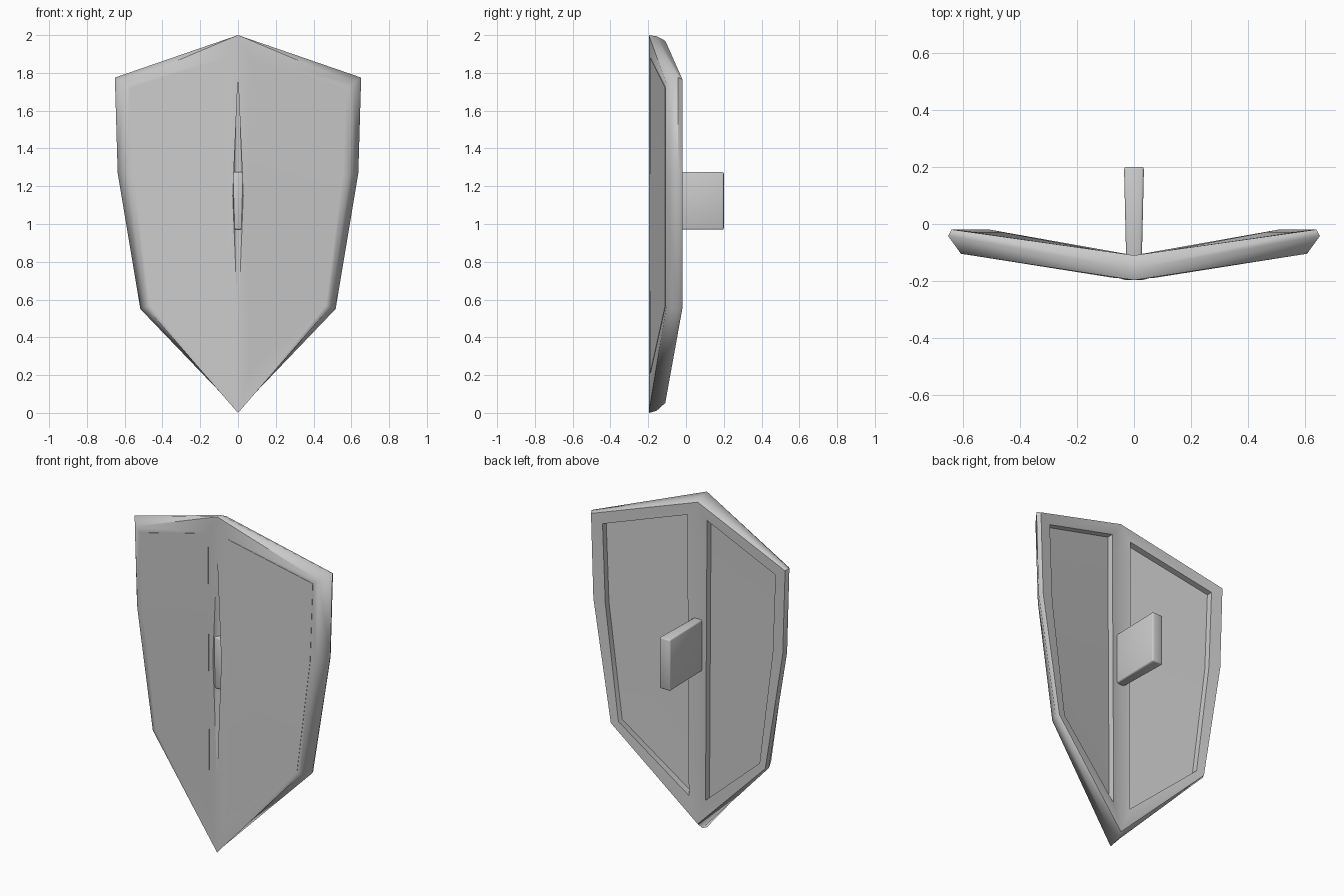
import bpy, bmesh, math

if "Cube" in bpy.data.objects:
    bpy.data.objects.remove(bpy.data.objects["Cube"])


def finish(name, bm, angle, mirror=True):
    bmesh.ops.recalc_face_normals(bm, faces=bm.faces)
    # drop hidden faces lying on the mirror plane
    hidden = [f for f in bm.faces if all(abs(v.co.x) < 1e-4 for v in f.verts)]
    bmesh.ops.delete(bm, geom=hidden, context='FACES')
    me = bpy.data.meshes.new(name)
    bm.to_mesh(me)
    bm.free()
    ob = bpy.data.objects.new(name, me)
    bpy.context.collection.objects.link(ob)
    if mirror:
        ob.modifiers.new("mirror", 'MIRROR').use_clip = True
    bpy.ops.object.select_all(action='DESELECT')
    ob.select_set(True)
    bpy.context.view_layer.objects.active = ob
    bpy.ops.object.shade_smooth_by_angle(angle=math.radians(angle))
    return ob


# Half outline: (outer x, outer z, front y, inner x, inner z, inner front y)
top = (0, 2.0, -.197, .065, 1.88, -.188)
side = [(.652, 1.775, -.10, .57, 1.72, -.108),
        (.637, 1.27, -.10, .552, 1.25, -.108),
        (.517, .55, -.10, .465, .57, -.108)]
bottom = (0, 0.0, -.197, .055, .21, -.188)

# Rim profiles: (blend outer to inner, depth behind the front)
side_prof = [(1, 0), (.55, 0), (0, .058), (.15, .082), (1, .08)]
tip_prof = [(1, 0), (0, 0), (.05, .04), (.25, .085), (1, .083)]


def section(p, prof, on_centre=False):
    ox, oz, oy, ix, iz, iy = p
    pts = []
    for k, (t, d) in enumerate(prof):
        x = 0 if on_centre and 0 < k < 4 else ox + (ix - ox) * t
        pts.append((x, oy + (iy - oy) * t + d, oz + (iz - oz) * t))
    return pts


def ridge(z, gap):
    # centre bar, with a shallow tapering groove down the front
    w = .055 + .01 * (z - .21) / 1.67
    return [(w, -.188, z), (gap, -.197, z), (0, -.147, z),
            (0, -.112, z), (w, -.105, z)]


# Frame: outer rim and centre bar
rings = [section(top, tip_prof, True)]
rings += [section(p, side_prof) for p in side]
rings += [section(bottom, tip_prof, True)]
rings += [ridge(.45, 0), ridge(1.15, .028), ridge(1.78, 0)]
bm = bmesh.new()
vs = [[bm.verts.new(c) for c in r] for r in rings]
n = len(vs)
for i in range(n):
    a, b = vs[i], vs[(i + 1) % n]
    for k in range(5):
        m = (k + 1) % 5
        bm.faces.new((a[k], a[m], b[m], b[k]))
finish("frame", bm, 62)

# Panels: thin plates set into each half of the frame
bm = bmesh.new()
outline = [top] + side + [bottom]
cols = [(p[3], p[5], p[4]) for p in outline] + [(.06, -.188, 1.1)]
front = [bm.verts.new((x, y - .002, z)) for x, y, z in cols]
back = [bm.verts.new((x, y + .045, z)) for x, y, z in cols]
for layer in (front, back):
    bm.faces.new([layer[i] for i in (0, 1, 2, 5)])
    bm.faces.new([layer[i] for i in (5, 2, 3, 4)])
for i in range(6):
    j = (i + 1) % 6
    bm.faces.new((front[i], front[j], back[j], back[i]))
finish("panels", bm, 40)

# Grip: upright plate through the centre bar
bm = bmesh.new()
bmesh.ops.create_cube(bm, size=1)
for v in bm.verts:
    is_back = v.co.y > 0
    v.co.x = math.copysign(.035 if is_back else .026, v.co.x)
    v.co.y = .20 if is_back else -.19
    v.co.z = 1.275 if v.co.z > 0 else .97
bmesh.ops.bevel(bm, geom=bm.edges[:], offset=.008, segments=2,
                profile=.5, affect='EDGES')
finish("grip", bm, 60, mirror=False)
